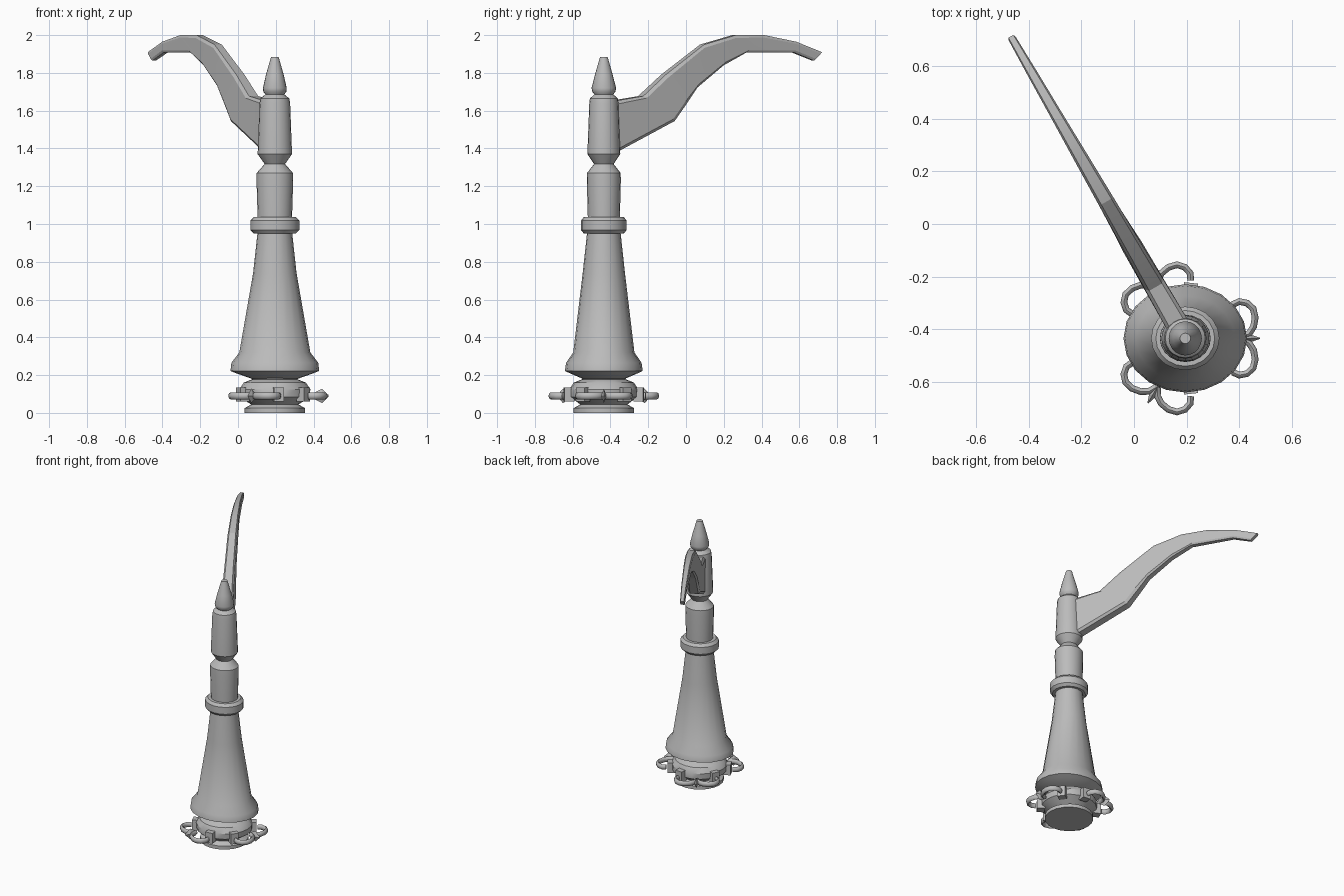
import bpy, bmesh, math
from mathutils import Vector

if "Cube" in bpy.data.objects:
    bpy.data.objects.remove(bpy.data.objects["Cube"], do_unlink=True)

CENTRE = Vector((0.195, -0.435, 0))
SIDES = 20

grey = bpy.data.materials.new("plain grey")
grey.use_nodes = True
grey.diffuse_color = (0.5, 0.5, 0.5, 1)
grey.node_tree.nodes["Principled BSDF"].inputs["Base Color"].default_value = (0.5, 0.5, 0.5, 1)


def loft(name, rings, closed=False, angle=35):
    """Skin a list of equal-length point rings into one object."""
    bm = bmesh.new()
    loops = [[bm.verts.new(p) for p in ring] for ring in rings]
    pairs = list(zip(loops, loops[1:]))
    if closed:
        pairs.append((loops[-1], loops[0]))
    else:
        bm.faces.new(loops[0])
        bm.faces.new(loops[-1])
    for a, b in pairs:
        for i in range(len(a)):
            j = (i + 1) % len(a)
            bm.faces.new((a[i], a[j], b[j], b[i]))
    bmesh.ops.recalc_face_normals(bm, faces=bm.faces)
    mesh = bpy.data.meshes.new(name)
    bm.to_mesh(mesh)
    bm.free()
    obj = bpy.data.objects.new(name, mesh)
    bpy.context.collection.objects.link(obj)
    mesh.materials.append(grey)
    bpy.ops.object.select_all(action='DESELECT')
    obj.select_set(True)
    bpy.context.view_layer.objects.active = obj
    bpy.ops.object.shade_smooth_by_angle(angle=math.radians(angle))
    return obj


def turned(name, profile):
    """Oval turned part from (height, x radius, y radius) rows."""
    turn = [2 * math.pi * i / SIDES for i in range(SIDES)]
    return loft(name, [[CENTRE + Vector((rx * math.cos(t), ry * math.sin(t), z)) for t in turn]
                       for z, rx, ry in profile])


# Turned body
turned("foot_and_belly", [
    (0, .16, .16), (.025, .16, .16), (.045, .125, .125), (.06, .15, .145),
    (.085, .185, .18), (.125, .188, .182), (.16, .165, .16), (.178, .12, .115), (.2, .14, .13)])
turned("flared_column", [
    (.18, .12, .11), (.21, .205, .18), (.222, .235, .206), (.265, .23, .2), (.32, .188, .162),
    (.74, .115, .112), (.97, .09, .087)])
turned("collar", [
    (.95, .112, .106), (.968, .13, .121), (1.018, .13, .121), (1.037, .112, .106)])
turned("lower_shaft", [
    (1, .09, .084), (1.23, .097, .09), (1.27, .096, .089), (1.32, .052, .05), (1.33, .052, .05)])
turned("upper_shaft", [
    (1.315, .052, .05), (1.37, .091, .087), (1.4, .09, .086), (1.64, .081, .077),
    (1.665, .076, .074), (1.69, .045, .045)])
turned("pointed_finial", [
    (1.68, .045, .045), (1.70, .061, .061), (1.72, .063, .065), (1.79, .047, .047),
    (1.86, .027, .027), (1.885, .02, .02)])

# Curved pump arm: matching upper and lower edge points as (y, z)
UPPER = [(-.4, 1.65), (-.24, 1.677), (-.12, 1.79), (.085, 1.95), (.254, 2), (.407, 2),
         (.577, 1.965), (.714, 1.91)]
LOWER = [(-.4, 1.37), (-.074, 1.545), (-.01, 1.635), (.05, 1.723), (.19, 1.84),
         (.312, 1.908), (.566, 1.908), (.672, 1.865)]
along = Vector((-0.5, 0.866, 0))
across = Vector((0.866, 0.5, 0))


def arm_point(y, z):
    return CENTRE + along * ((y - CENTRE.y) / along.y) + Vector((0, 0, z))


sections = []
for i, (u, l) in enumerate(zip(UPPER, LOWER)):
    top, low = arm_point(*u), arm_point(*l)
    half = 0.044 - 0.029 * i / 7
    chamfer = min(0.018 / (top - low).length, 0.2)
    outline = [(0, .7), (chamfer, 1), (1 - chamfer, 1), (1, .7)]
    outline += [(t, -w) for t, w in reversed(outline)]
    sections.append([top.lerp(low, t) + across * half * w for t, w in outline])
loft("curved_arm", sections, angle=15)


# Scrolled handles round the belly, three pairs of lobes with a spike between
def polar(angle, radial, tangent, z):
    out = Vector((math.cos(angle), math.sin(angle), 0))
    side = Vector((-out.y, out.x, 0))
    return CENTRE + out * radial + side * tangent + Vector((0, 0, z))


def box(name, angle, radii, half_width, z0, z1):
    loft(name, [[polar(angle, r, t, z) for r, t in
                 ((radii[0], -half_width), (radii[1], -half_width),
                  (radii[1], half_width), (radii[0], half_width))] for z in (z0, z1)])


LOBE = [(.18, .128), (.205, .14), (.235, .134), (.258, .113), (.266, .08), (.26, .045),
        (.243, .018), (.215, .002)]
for k in range(3):
    a = math.radians(120 * k)
    for s, label in ((1, "left"), (-1, "right")):
        path = [Vector(p) for p in LOBE]
        rings = []
        for i, p in enumerate(path):
            d = (path[min(i + 1, len(path) - 1)] - path[max(i - 1, 0)]).normalized()
            n = Vector((-d.y, d.x))
            ring = []
            for j in range(8):
                t = math.pi * j / 4
                q = p + n * 0.013 * math.cos(t)
                ring.append(polar(a, q.x, s * q.y, 0.09 + 0.019 * math.sin(t)))
            rings.append(ring)
        loft(f"handle_lobe_{label}_{k + 1}", rings, angle=50)
        box(f"handle_bracket_{label}_{k + 1}", a + s * math.radians(36), (.16, .212), .027, .06, .135)
    # Diamond spike: narrow at both ends, widest near the lobes
    spike = []
    for r, w, h in ((.2, .008, .012), (.25, .014, .038), (.285, .002, .004)):
        spike.append([polar(a, r, 0, .09 - h), polar(a, r, w, .09),
                      polar(a, r, 0, .09 + h), polar(a, r, -w, .09)])
    loft(f"handle_spike_{k + 1}", spike, angle=20)
